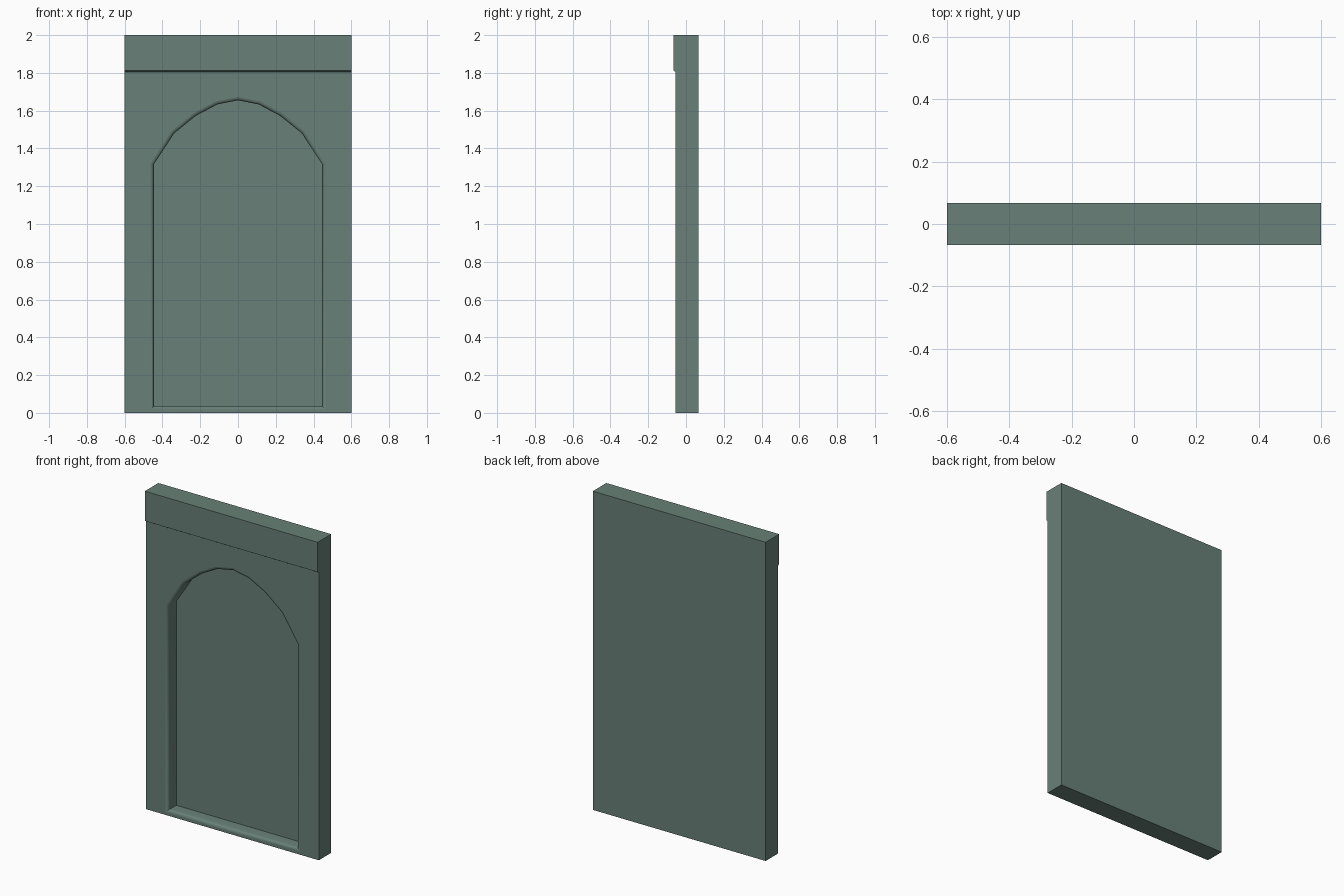
import bpy, bmesh, math
from mathutils import Vector

if "Cube" in bpy.data.objects:
    bpy.data.objects.remove(bpy.data.objects["Cube"])

W, YF = 0.6, -0.055          # half width, front plane of the panel
RECESS_DEPTH = 0.08

mat = bpy.data.materials.new("grey green")
mat.diffuse_color = (0.138, 0.216, 0.184, 1)
mat.use_nodes = True
mat.node_tree.nodes["Principled BSDF"].inputs["Base Color"].default_value = mat.diffuse_color

bm = bmesh.new()

# side outline of the slab (y, z), with the projecting band at the top
side = [(YF, 0), (YF, 1.806), (-0.067, 1.813), (-0.067, 2), (0.067, 2), (0.067, 0)]
left = [bm.verts.new((-W, y, z)) for y, z in side]
right = [bm.verts.new((W, y, z)) for y, z in side]
bm.faces.new(left)
bm.faces.new(right)
for i in range(1, len(side)):
    j = (i + 1) % len(side)
    bm.faces.new((left[i], left[j], right[j], right[i]))

# arched niche outline, right half then mirrored
half = [(0, 0.035), (0.446, 0.035), (0.446, 1.315), (0.338, 1.48),
        (0.223, 1.573), (0.11, 1.633), (0, 1.655)]
outline = [Vector(p) for p in half + [(-x, z) for x, z in half[-2:0:-1]]]
n = len(outline)


def offset(d):
    """Outline pushed outwards by d with mitred corners."""
    out = []
    for i, p in enumerate(outline):
        a = (p - outline[i - 1]).normalized()
        b = (outline[(i + 1) % n] - p).normalized()
        n1, n2 = Vector((a.y, -a.x)), Vector((b.y, -b.x))
        out.append(p + (n1 + n2) / (1 + n1.dot(n2)) * d)
    return out


# rounded lip, then straight wall down to the niche floor
R = 0.018
steps = [(R * (1 - math.sin(t)), R * (1 - math.cos(t)))
         for t in (k * math.pi / 8 for k in range(5))]
steps.append((0, RECESS_DEPTH))
rings = [[bm.verts.new((p.x, YF + dep, p.y)) for p in offset(d)] for d, dep in steps]
lip = []
for r0, r1 in zip(rings, rings[1:]):
    for i in range(n):
        j = (i + 1) % n
        lip.append(bm.faces.new((r0[i], r0[j], r1[j], r1[i])))
bm.faces.new(rings[-1])

# front face around the niche
rim, top = rings[0], len(half) - 1
bm.faces.new(rim[:top + 1] + [right[1], right[0]])
bm.faces.new(rim[top:] + [rim[0], left[0], left[1]])
bm.faces.new((rim[top], right[1], left[1]))
bm.faces.new((rim[0], left[0], right[0]))

bmesh.ops.recalc_face_normals(bm, faces=bm.faces)

# smooth lip, sharp corners
for f in lip:
    f.smooth = True
for e in bm.edges:
    e.smooth = e.calc_face_angle(0) < math.radians(35)

mesh = bpy.data.meshes.new("niche_panel")
bm.to_mesh(mesh)
bm.free()
mesh.materials.append(mat)
bpy.context.collection.objects.link(bpy.data.objects.new("niche_panel", mesh))
